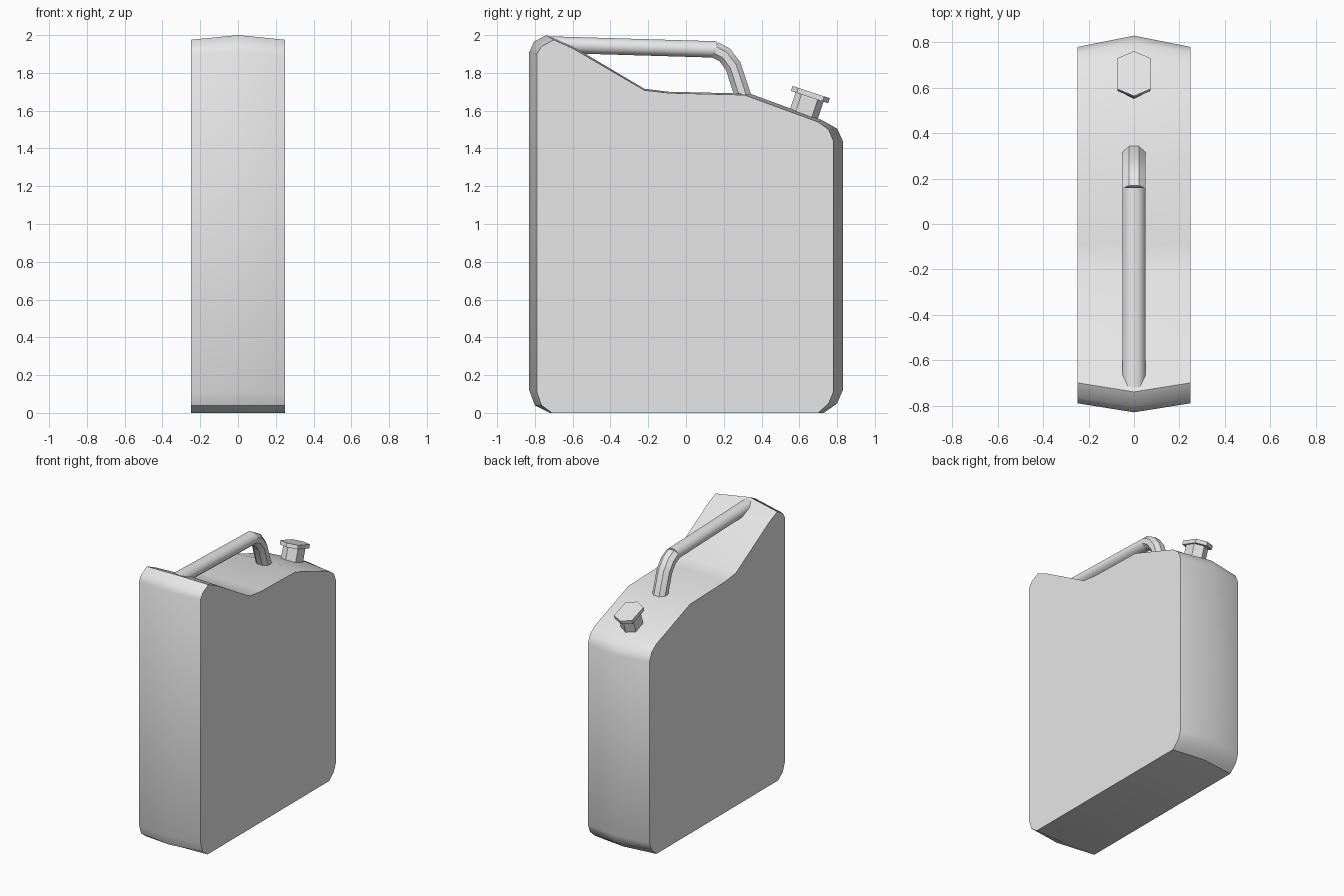
import bpy, bmesh, math
from mathutils import Vector, Matrix

cube = bpy.data.objects.get("Cube")
if cube:
    bpy.data.objects.remove(cube, do_unlink=True)

gray = bpy.data.materials.new("plain gray")
gray.use_nodes = True
gray.diffuse_color = (0.8, 0.8, 0.8, 1)
gray.node_tree.nodes["Principled BSDF"].inputs["Base Color"].default_value = (0.8, 0.8, 0.8, 1)


def loft(name, rings, smooth_angle):
    """Skin a list of point rings, cap both ends and shade."""
    bm = bmesh.new()
    loops = [[bm.verts.new(p) for p in ring] for ring in rings]
    for a, b in zip(loops, loops[1:]):
        for i in range(len(a)):
            j = (i + 1) % len(a)
            bm.faces.new((a[i], a[j], b[j], b[i]))
    bm.faces.new(loops[0])
    bm.faces.new(loops[-1])
    bmesh.ops.recalc_face_normals(bm, faces=bm.faces)
    mesh = bpy.data.meshes.new(name)
    bm.to_mesh(mesh)
    bm.free()
    mesh.materials.append(gray)
    obj = bpy.data.objects.new(name, mesh)
    bpy.context.collection.objects.link(obj)
    bpy.ops.object.select_all(action="DESELECT")
    obj.select_set(True)
    bpy.context.view_layer.objects.active = obj
    bpy.ops.object.shade_smooth_by_angle(angle=math.radians(smooth_angle))
    return obj


# Can body: the middle outline bulges past the two flat side outlines (y, z)
middle = [(-0.72, 0), (-0.80, 0.04), (-0.83, 0.12), (-0.83, 1.91), (-0.805, 1.965),
          (-0.74, 2.0), (-0.60, 1.94), (-0.22, 1.716), (-0.09, 1.70), (0.34, 1.69),
          (0.72, 1.55), (0.80, 1.505), (0.83, 1.44), (0.83, 0.12), (0.80, 0.05), (0.73, 0)]
side = [(-0.71, 0), (-0.765, 0.04), (-0.79, 0.11), (-0.79, 1.90), (-0.765, 1.94),
        (-0.70, 1.975), (-0.60, 1.93), (-0.22, 1.708), (-0.09, 1.693), (0.31, 1.683),
        (0.70, 1.54), (0.755, 1.50), (0.78, 1.44), (0.78, 0.11), (0.755, 0.05), (0.70, 0)]
loft("can_body", [[(x, y, z) for y, z in outline]
                  for x, outline in ((-0.25, side), (0, middle), (0.25, side))], 35)


def tube(name, path, smooth_angle, rx=0.055, rz=0.047):
    """Eight-sided tube along a path in the middle plane."""
    pts = [Vector((0, y, z)) for y, z in path]
    rings = []
    for i, p in enumerate(pts):
        before = (p - pts[i - 1]).normalized() if i else None
        after = (pts[i + 1] - p).normalized() if i < len(pts) - 1 else None
        t = ((before or after) + (after or before)).normalized()
        up = Vector((0, -t.z, t.y))
        angles = [math.tau * (k + 0.5) / 8 for k in range(8)]
        rings.append([p + Vector((rx * math.cos(a), 0, 0)) + up * rz * math.sin(a)
                      for a in angles])
    return loft(name, rings, smooth_angle)


# Carrying handle: rounded grip and faceted rear elbow
tube("handle_grip", [(-0.72, 1.95), (0.16, 1.924)], 50)
tube("handle_elbow", [(0.15, 1.924), (0.205, 1.895), (0.25, 1.835), (0.307, 1.66)], 30)


# Spout and cap: stretched hexagons standing square to the rear slope
tilt = Matrix.Translation((0, 0.622, 1.575)) @ Matrix.Rotation(math.radians(-18.4), 4, "X")


def hexagon(width, corner, length, height):
    outline = [(0, length), (width, corner), (width, -corner),
               (0, -length), (-width, -corner), (-width, corner)]
    return [tilt @ Vector((x, y, height)) for x, y in outline]


loft("spout_neck", [hexagon(0.06, 0.045, 0.078, h) for h in (-0.03, 0.11)], 30)
loft("spout_cap", [hexagon(0.072, 0.072, 0.104, h) for h in (0.102, 0.13)], 30)
